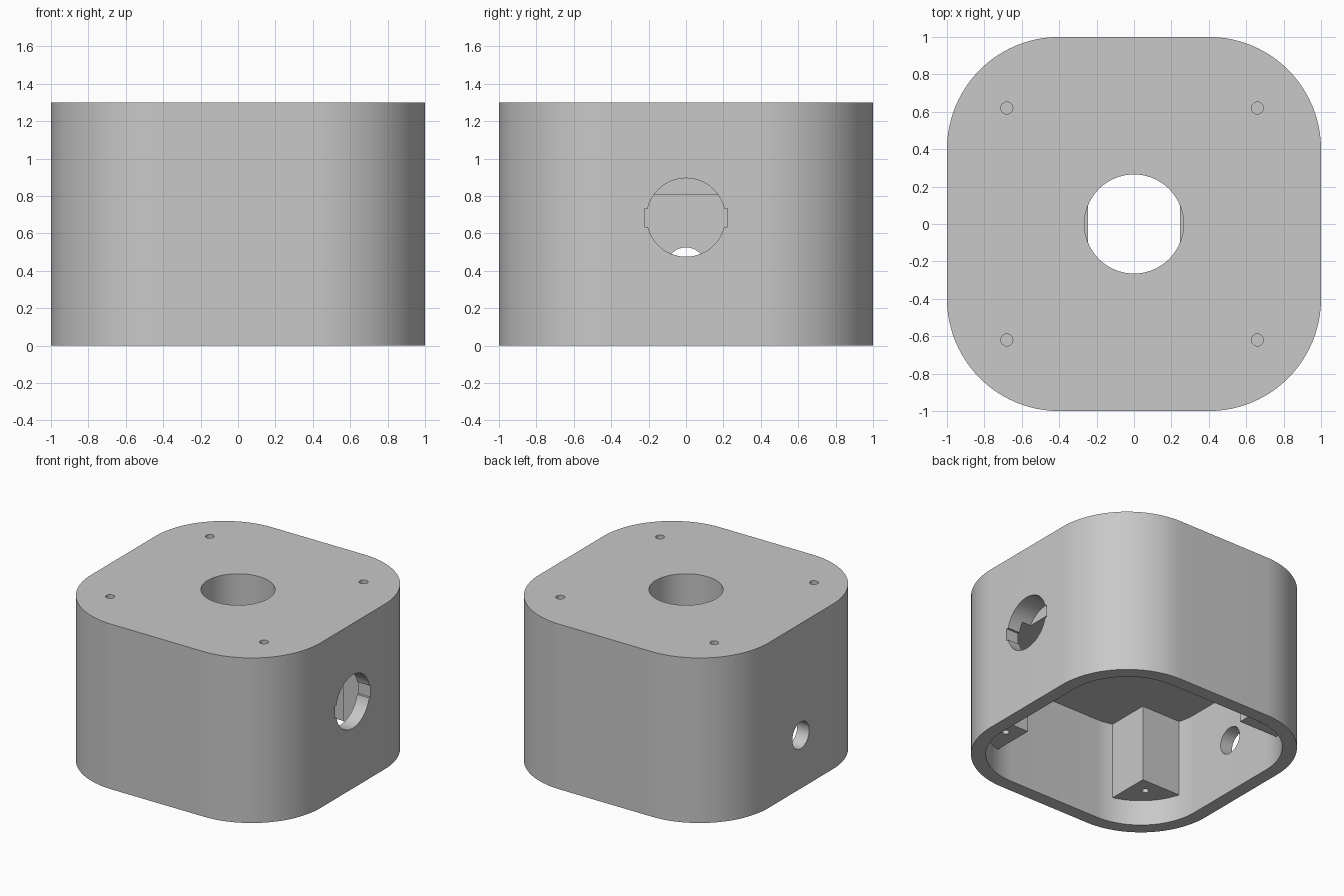
import bpy
import math

cube = bpy.data.objects.get("Cube")
if cube:
    bpy.data.objects.remove(cube, do_unlink=True)

HEIGHT = 1.3
CEILING = 0.805
WALL = 0.105

grey = bpy.data.materials.new("light_grey")
grey.use_nodes = True
grey.diffuse_color = (0.58, 0.58, 0.58, 1)
grey.node_tree.nodes["Principled BSDF"].inputs["Base Color"].default_value = (0.58, 0.58, 0.58, 1)


def rounded_prism(name, half, radius, z0, z1, steps=24):
    """Rounded square extruded from z0 to z1."""
    outline = []
    for corner in range(4):
        mid = math.pi / 4 + corner * math.pi / 2
        cx = math.copysign(half - radius, math.cos(mid))
        cy = math.copysign(half - radius, math.sin(mid))
        for i in range(steps + 1):
            a = corner * math.pi / 2 + i * math.pi / 2 / steps
            outline.append((cx + radius * math.cos(a), cy + radius * math.sin(a)))
    n = len(outline)
    verts = [(x, y, z) for z in (z0, z1) for x, y in outline]
    faces = [tuple(reversed(range(n))), tuple(range(n, 2 * n))]
    faces += [(i, (i + 1) % n, n + (i + 1) % n, n + i) for i in range(n)]
    mesh = bpy.data.meshes.new(name)
    mesh.from_pydata(verts, [], faces)
    obj = bpy.data.objects.new(name, mesh)
    bpy.context.collection.objects.link(obj)
    return obj


def box(name, low, high):
    bpy.ops.mesh.primitive_cube_add(size=1)
    obj = bpy.context.object
    obj.name = name
    obj.location = [(a + b) / 2 for a, b in zip(low, high)]
    obj.scale = [b - a for a, b in zip(low, high)]
    return obj


def cylinder(name, radius, depth, centre, along_x=False, sides=64):
    bpy.ops.mesh.primitive_cylinder_add(
        vertices=sides, radius=radius, depth=depth, location=centre,
        rotation=(0, math.pi / 2 if along_x else 0, 0))
    bpy.context.object.name = name
    return bpy.context.object


def cut(target, cutter):
    """Subtract the cutter for good and remove it."""
    mod = target.modifiers.new("cut", 'BOOLEAN')
    mod.operation = 'DIFFERENCE'
    mod.solver = 'EXACT'
    mod.object = cutter
    bpy.context.view_layer.update()
    bpy.ops.object.select_all(action='DESELECT')
    bpy.context.view_layer.objects.active = target
    target.select_set(True)
    bpy.ops.object.modifier_apply(modifier=mod.name)
    bpy.data.objects.remove(cutter, do_unlink=True)


CORNERS = [(sx, sy) for sx in (-1, 1) for sy in (-1, 1)]

# Outer shell
housing = rounded_prism("housing", 1, 0.6, 0, HEIGHT)

# Open cavity below, leaving four corner posts
cavity = rounded_prism("cavity", 1 - WALL, 0.6 - WALL, -0.1, CEILING)
for sx, sy in CORNERS:
    xs = sorted((sx * 0.535, sx * 1.2))
    ys = sorted((sy * 0.54, sy * 1.2))
    cut(cavity, box("post_space", (xs[0], ys[0], 0.2), (xs[1], ys[1], 1)))
cut(housing, cavity)

# Central shaft hole with two flats near its lower end
shaft = cylinder("shaft_hole", 0.265, 0.7, (0, 0, 1.05), sides=96)
for side in (-1, 1):
    xs = sorted((side * 0.246, side * 0.4))
    cut(shaft, box("flat", (xs[0], -0.3, 0.6), (xs[1], 0.3, 0.9)))
cut(housing, shaft)

# Keyed socket hole on one side, running a little into the thick top
cut(housing, cylinder("socket_hole", 0.21, 0.38, (1.01, 0, 0.685), True))
cut(housing, box("key_slot", (0.82, -0.222, 0.635), (1.2, 0.222, 0.733)))

# Cable hole on the opposite side
cut(housing, cylinder("cable_hole", 0.105, 0.4, (-1, 0, 0.42), True, 48))

# Screw holes in the top and in the post ends
for sx, sy in CORNERS:
    cut(housing, cylinder("top_screw", 0.032, 0.4, (sx * 0.67 - 0.01, sy * 0.62, HEIGHT), sides=24))
    cut(housing, cylinder("post_screw", 0.025, 0.6, (sx * 0.65, sy * 0.65, 0.2), sides=24))

# Finish
housing.data.materials.clear()
housing.data.materials.append(grey)
for face in housing.data.polygons:
    face.material_index = 0
bpy.ops.object.select_all(action='DESELECT')
housing.select_set(True)
bpy.context.view_layer.objects.active = housing
bpy.ops.object.shade_smooth_by_angle(angle=math.radians(30))
